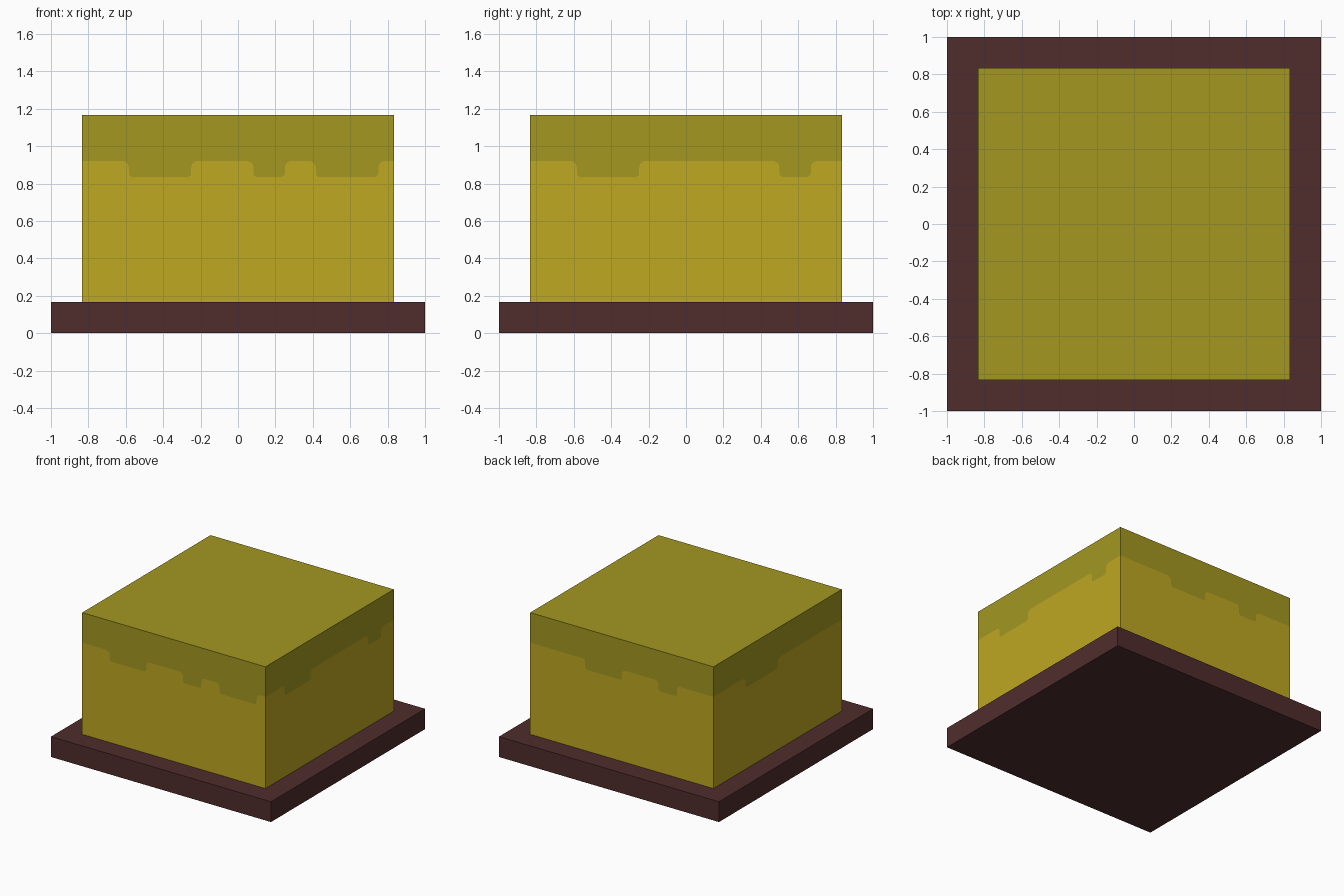
import bpy, bmesh, math

if "Cube" in bpy.data.objects:
    bpy.data.objects.remove(bpy.data.objects["Cube"])

H = 0.833                    # half width of the block
Z0, Z1 = 0.167, 1.167        # block bottom and top
EDGE, DRIP = 0.92, 0.835     # glaze edge and drip tip heights
R_TOP, R_TIP = 0.035, 0.02   # corner radii of the drips


def material(name, rgb):
    lin = [((c / 255 + 0.055) / 1.055) ** 2.4 for c in rgb]
    m = bpy.data.materials.new(name)
    m.diffuse_color = (*lin, 1)
    m.use_nodes = True
    m.node_tree.nodes["Principled BSDF"].inputs["Base Color"].default_value = m.diffuse_color
    return m


def finish(bm, name, mat):
    bmesh.ops.remove_doubles(bm, verts=bm.verts, dist=1e-4)
    me = bpy.data.meshes.new(name)
    bm.to_mesh(me)
    bm.free()
    me.materials.append(mat)
    bpy.context.collection.objects.link(bpy.data.objects.new(name, me))


def arc(cx, cz, r, a0, a1, n=5):
    angles = [math.radians(a0 + (a1 - a0) * i / n) for i in range(n + 1)]
    return [(cx + r * math.cos(a), cz + r * math.sin(a)) for a in angles]


def drip_line(drips):
    """Left-to-right outline of the glaze edge on one side."""
    pts = [(-H, EDGE)]
    for a, b in drips:
        pts += arc(a - R_TOP, EDGE - R_TOP, R_TOP, 90, 0)
        pts += arc(a + R_TIP, DRIP + R_TIP, R_TIP, 180, 270)
        pts += arc(b - R_TIP, DRIP + R_TIP, R_TIP, 270, 360)
        pts += arc(b + R_TOP, EDGE - R_TOP, R_TOP, 180, 90)
    return pts + [(H, EDGE)]


# Each side: drips (left to right, seen from outside) and placement
sides = [
    ([(-0.583, -0.25), (0.083, 0.25), (0.417, 0.75)], lambda u: (u, -H)),  # front
    ([(-0.583, -0.25), (0.5, 0.667)], lambda u: (H, u)),                   # right
    ([(-0.333, 0.0), (0.333, 0.5)], lambda u: (-u, H)),                    # back
    ([(-0.417, 0.0)], lambda u: (-H, -u)),                                 # left
]

brown = material("dark brown", (80, 44, 44))
yellow = material("golden yellow", (191, 168, 34))
olive = material("olive yellow", (163, 151, 33))

# Base plate
bm = bmesh.new()
bmesh.ops.create_cube(bm, size=1)
for v in bm.verts:
    v.co = (v.co.x * 2, v.co.y * 2, (v.co.z + 0.5) * Z0)
finish(bm, "base_plate", brown)

# Block body and the glaze flush above it
body, glaze = bmesh.new(), bmesh.new()
for drips, place in sides:
    line = drip_line(drips)
    lower = [(-H, Z0), (H, Z0)] + line[::-1]
    upper = line + [(H, Z1), (-H, Z1)]
    for target, outline in ((body, lower), (glaze, upper)):
        target.faces.new([target.verts.new((*place(u), z)) for u, z in outline])
glaze.faces.new([glaze.verts.new((x, y, Z1))
                 for x, y in ((-H, -H), (H, -H), (H, H), (-H, H))])
finish(body, "block_body", yellow)
finish(glaze, "top_glaze", olive)
